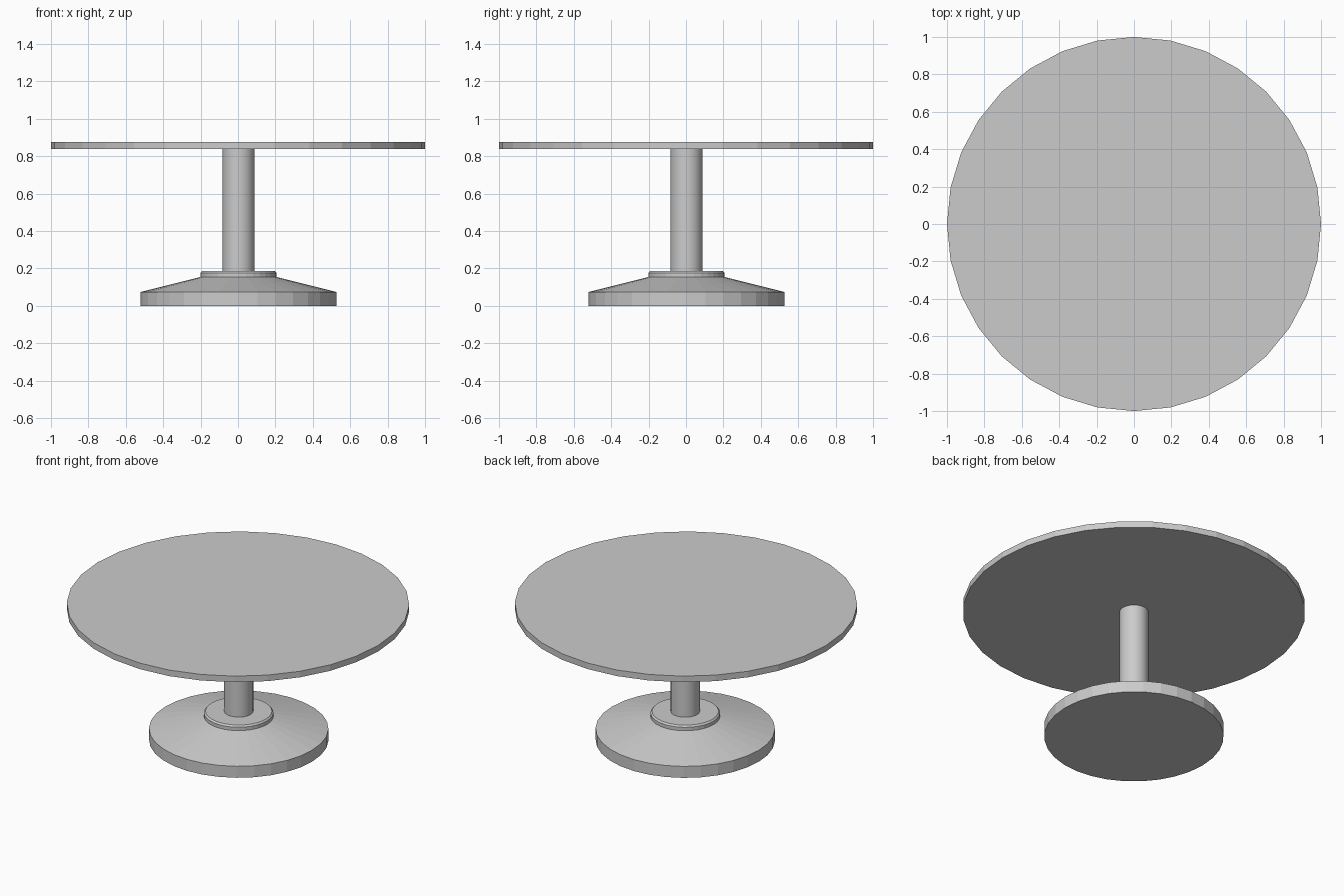
import bpy, bmesh
from math import cos, sin, tau, radians

if "Cube" in bpy.data.objects:
    bpy.data.objects.remove(bpy.data.objects["Cube"])

SIDES = 32


def lathe(name, profile, offset=0.0, smooth=False):
    """Closed turned solid from (radius, z) points listed bottom to top."""
    bm = bmesh.new()
    rings = [[bm.verts.new((r * cos(tau * i / SIDES) + offset,
                            r * sin(tau * i / SIDES) + offset, z))
              for i in range(SIDES)] for r, z in profile]
    for low, high in zip(rings, rings[1:]):
        for i in range(SIDES):
            j = (i + 1) % SIDES
            bm.faces.new((low[i], low[j], high[j], high[i]))
    bm.faces.new(rings[0][::-1])
    bm.faces.new(rings[-1])
    mesh = bpy.data.meshes.new(name)
    bm.to_mesh(mesh)
    bm.free()
    obj = bpy.data.objects.new(name, mesh)
    bpy.context.collection.objects.link(obj)
    if smooth:
        bpy.ops.object.select_all(action='DESELECT')
        obj.select_set(True)
        bpy.context.view_layer.objects.active = obj
        bpy.ops.object.shade_smooth_by_angle(angle=radians(30))
    return obj


# Round table top
lathe("table_top", [(1.0, 0.838), (1.0, 0.877)])

# Central column
lathe("column", [(0.085, 0.185), (0.085, 0.838)], 0.003, smooth=True)

# Sloped foot with a raised, softly bevelled collar
lathe("base", [(0.524, 0.0), (0.524, 0.074), (0.203, 0.154),
               (0.203, 0.176), (0.194, 0.186)], 0.003)
